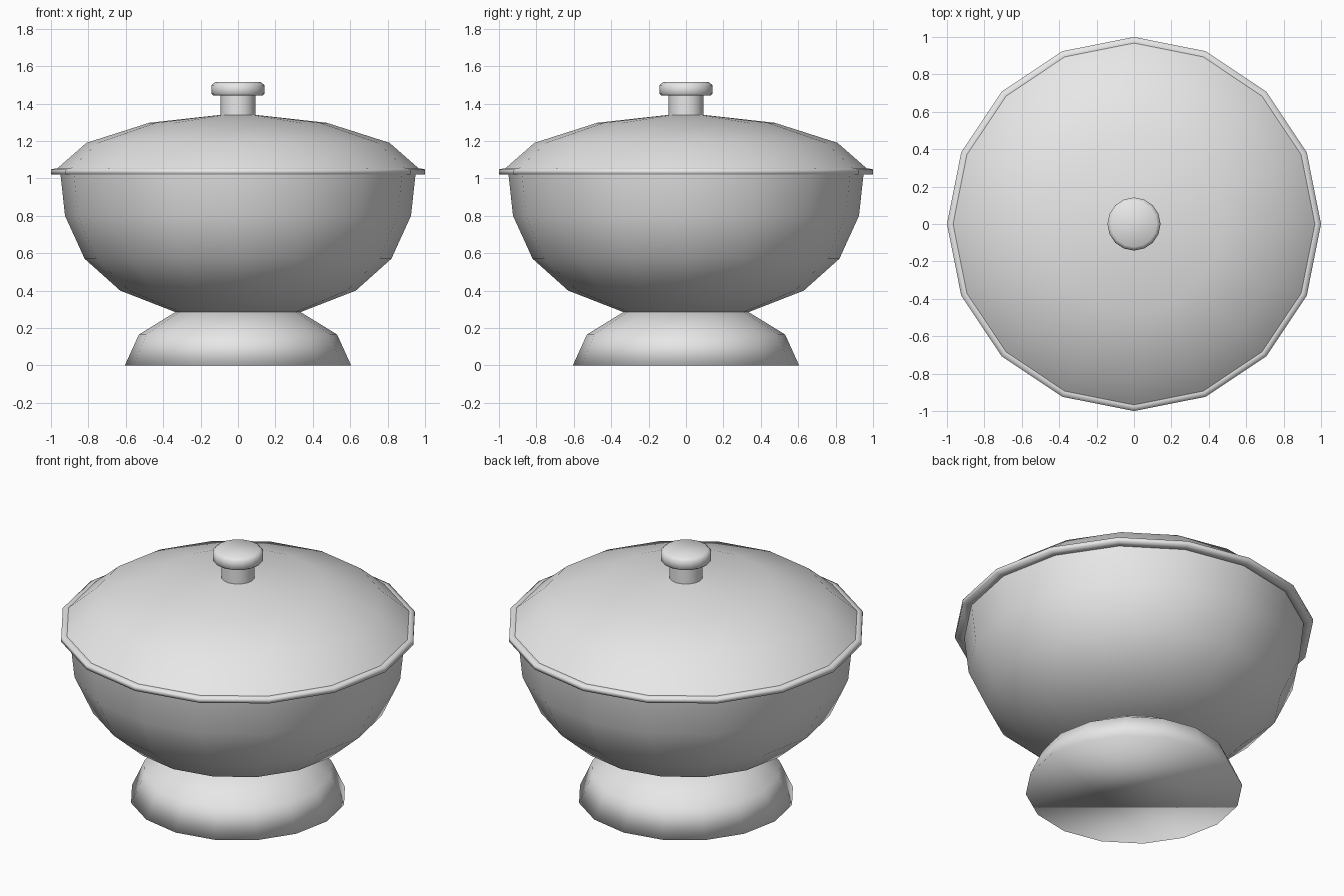
import bpy
import bmesh
from math import cos, sin, tau, radians

SIDES = 16

cube = bpy.data.objects.get("Cube")
if cube:
    bpy.data.objects.remove(cube, do_unlink=True)

GREY = (0.8, 0.8, 0.8, 1.0)
material = bpy.data.materials.new("light grey")
material.use_nodes = True
material.diffuse_color = GREY
material.node_tree.nodes["Principled BSDF"].inputs["Base Color"].default_value = GREY


def lathe(name, profile, cap_start=False, cap_end=False, closed=False, angle=None):
    """Turn a (radius, height) profile around z into a 16-sided part."""
    bm = bmesh.new()
    rings = [[bm.verts.new((r * cos(tau * i / SIDES), r * sin(tau * i / SIDES), z))
              for i in range(SIDES)] for r, z in profile]
    pairs = list(zip(rings, rings[1:]))
    if closed:
        pairs.append((rings[-1], rings[0]))
    for low, high in pairs:
        for i in range(SIDES):
            j = (i + 1) % SIDES
            bm.faces.new((low[i], low[j], high[j], high[i]))
    if cap_start:
        bm.faces.new(rings[0][::-1])
    if cap_end:
        bm.faces.new(rings[-1])
    bmesh.ops.recalc_face_normals(bm, faces=bm.faces)
    mesh = bpy.data.meshes.new(name)
    bm.to_mesh(mesh)
    bm.free()
    mesh.materials.append(material)
    obj = bpy.data.objects.new(name, mesh)
    bpy.context.collection.objects.link(obj)
    bpy.ops.object.select_all(action="DESELECT")
    obj.select_set(True)
    bpy.context.view_layer.objects.active = obj
    if angle is None:
        bpy.ops.object.shade_smooth()
    else:
        bpy.ops.object.shade_smooth_by_angle(angle=radians(angle))
    return obj


# Flared foot with a closed underside
lathe("foot", [(0.605, 0), (0.53, 0.165), (0.335, 0.285)], cap_start=True, cap_end=True)

# Rounded bowl
lathe("bowl", [(0.335, 0.285), (0.63, 0.4), (0.82, 0.57), (0.925, 0.8), (0.95, 1.03)],
      cap_start=True, cap_end=True, angle=35)

# Thin rim between bowl and lid
lathe("lid_rim", [(0.93, 1.02), (1, 1.022), (1, 1.048), (0.975, 1.053), (0.93, 1.05)],
      closed=True)

# Shallow domed lid
lathe("lid", [(0.97, 1.05), (0.81, 1.19), (0.475, 1.297), (0.09, 1.34)],
      cap_start=True, cap_end=True, angle=35)

# Knob on a short stem
lathe("knob_stem", [(0.093, 1.335), (0.093, 1.445)], cap_end=True, angle=35)
lathe("knob", [(0.13, 1.442), (0.142, 1.452), (0.142, 1.498), (0.122, 1.515)],
      cap_start=True, cap_end=True, angle=60)
